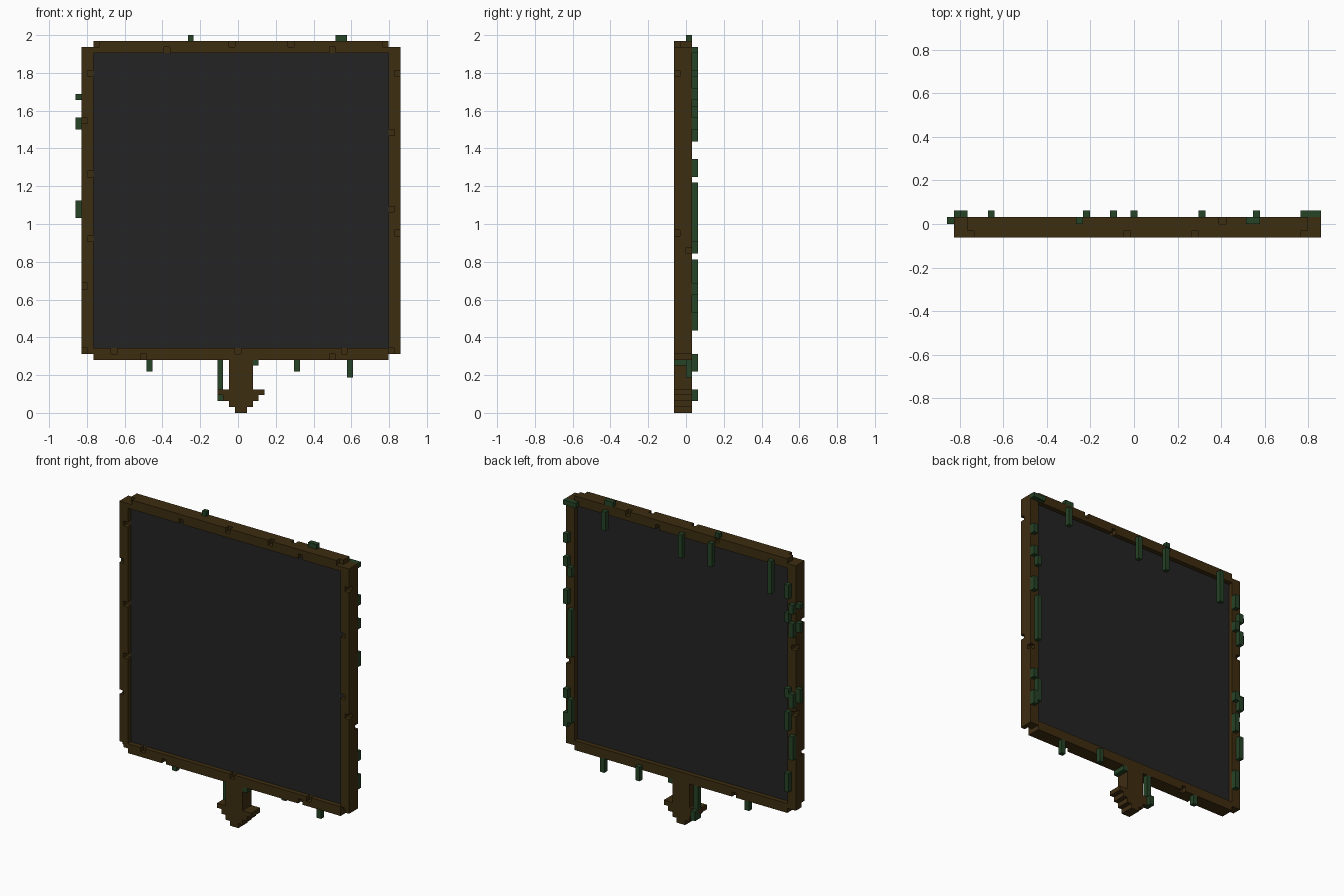
import bpy, bmesh, math
from mathutils import Vector

old = bpy.data.objects.get("Cube")
if old:
    bpy.data.objects.remove(old, do_unlink=True)

U = 1 / 32                                   # size of one block
ORIGIN = Vector((-27.5 * U, -2 * U, 0))


def material(name, rgb):
    m = bpy.data.materials.new(name)
    m.use_nodes = True
    m.diffuse_color = (*rgb, 1)
    bsdf = next(n for n in m.node_tree.nodes if n.type == 'BSDF_PRINCIPLED')
    bsdf.inputs["Base Color"].default_value = (*rgb, 1)
    bsdf.inputs["Roughness"].default_value = 0.9
    return m


WOOD = material("dark_wood", (0.048, 0.026, 0.0055))
VINE = material("vine_green", (0.019, 0.054, 0.019))
SLATE = material("slate_black", (0.0176, 0.0176, 0.0176))


def box(x, y, z):
    """Set of blocks filling three half-open ranges."""
    return {(i, j, k) for i in range(*x) for j in range(*y) for k in range(*z)}


def build(name, cells, mat):
    """Skin a set of blocks with outer faces only, then merge flat areas."""
    bm = bmesh.new()
    verts = {}

    def vert(p):
        if p not in verts:
            verts[p] = bm.verts.new(ORIGIN + Vector(p) * U)
        return verts[p]

    for c in cells:
        for axis in range(3):
            a, b = (axis + 1) % 3, (axis + 2) % 3
            for side in (0, 1):
                n = list(c)
                n[axis] += 2 * side - 1
                if tuple(n) in cells:
                    continue
                loop = []
                for da, db in ((0, 0), (1, 0), (1, 1), (0, 1)):
                    p = list(c)
                    p[axis] += side
                    p[a] += da
                    p[b] += db
                    loop.append(vert(tuple(p)))
                bm.faces.new(loop if side else loop[::-1])
    bmesh.ops.dissolve_limit(bm, angle_limit=math.radians(1),
                             verts=bm.verts[:], edges=bm.edges[:])
    bmesh.ops.triangulate(bm, faces=[f for f in bm.faces if len(f.verts) > 4])
    mesh = bpy.data.meshes.new(name)
    bm.to_mesh(mesh)
    bm.free()
    mesh.materials.append(mat)
    ob = bpy.data.objects.new(name, mesh)
    bpy.context.collection.objects.link(ob)
    return ob


DEEP = (0, 3)

# Chips knocked out of the wooden edges: front layer, then back layer
front_chips = [(15, 61), (26, 62), (36, 62), (43, 61), (3, 62), (52, 62),
               (2, 57), (1, 49), (2, 40), (2, 29), (1, 21), (1, 10),
               (54, 57), (53, 47), (53, 34), (54, 30), (53, 10),
               (6, 10), (11, 9), (27, 10), (43, 9), (45, 10)]
back_chips = [(40, 62), (19, 62), (54, 27), (1, 44), (1, 30), (33, 61), (15, 9)]
chips = {(i, 0, k) for i, k in front_chips} | {(i, 2, k) for i, k in back_chips}

# Frame bars
bars = {
    "frame_right_bar": box((1, 3), DEEP, (10, 62)),
    "frame_left_bar": box((53, 55), DEEP, (10, 62)),
    "frame_top_bar": box((3, 53), DEEP, (61, 63)),
    "frame_bottom_bar": box((3, 53), DEEP, (9, 11)),
}
build("frame", set().union(*bars.values()) - chips, WOOD)

# Dark writing panel, recessed on both faces
build("panel", box((3, 53), (1, 2), (11, 61)), SLATE)

# Post with a stepped point
post = box((26, 30), DEEP, (1, 9)) | box((27, 29), DEEP, (0, 1))
post |= box((25, 31), DEEP, (2, 3)) | box((24, 32), DEEP, (3, 4))
build("post", post, WOOD)

# Vines hanging over the top of the back: column, lowest block
top_vines = set()
for x, low in ((6, 55), (20, 57), (27, 57), (45, 58)):
    top_vines |= box((x, x + 1), (3, 4), (low, 62))
top_vines |= box((52, 55), (3, 4), (61, 62))
top_vines |= box((19, 20), (2, 3), (63, 64)) | box((44, 46), (2, 3), (63, 64))
build("top_vines", top_vines, VINE)

# Vines on the back of the side bars: column, z start, z end
left_vines = set()
for x, z0, z1 in ((54, 53, 55), (54, 48, 50), (53, 46, 48), (54, 40, 43),
                  (53, 29, 39), (54, 20, 22), (53, 15, 20), (54, 14, 17)):
    left_vines |= box((x, x + 1), (3, 4), (z0, z1))
build("left_side_vines", left_vines, VINE)

right_vines = set()
for x, z0, z1 in ((2, 55, 58), (1, 52, 54), (2, 50, 52), (1, 47, 50), (2, 34, 36),
                  (1, 32, 35), (2, 27, 31), (1, 21, 26), (2, 14, 18)):
    right_vines |= box((x, x + 1), (3, 4), (z0, z1))
for z0, z1 in ((53, 54), (48, 50), (33, 36)):
    right_vines |= box((0, 1), (2, 3), (z0, z1))
build("right_side_vines", right_vines, VINE)

# Vines dangling below the frame
low_vines = box((37, 38), (3, 4), (7, 10)) | box((12, 13), (2, 3), (7, 9))
low_vines |= box((46, 47), (2, 3), (6, 9))
build("bottom_vines", low_vines, VINE)

# Vine wrapped around the post
post_vine = box((24, 25), (2, 3), (4, 9)) | box((24, 25), (3, 4), (2, 4))
post_vine |= box((24, 25), (2, 3), (2, 3)) | box((30, 31), DEEP, (8, 9))
build("post_vine", post_vine, VINE)
